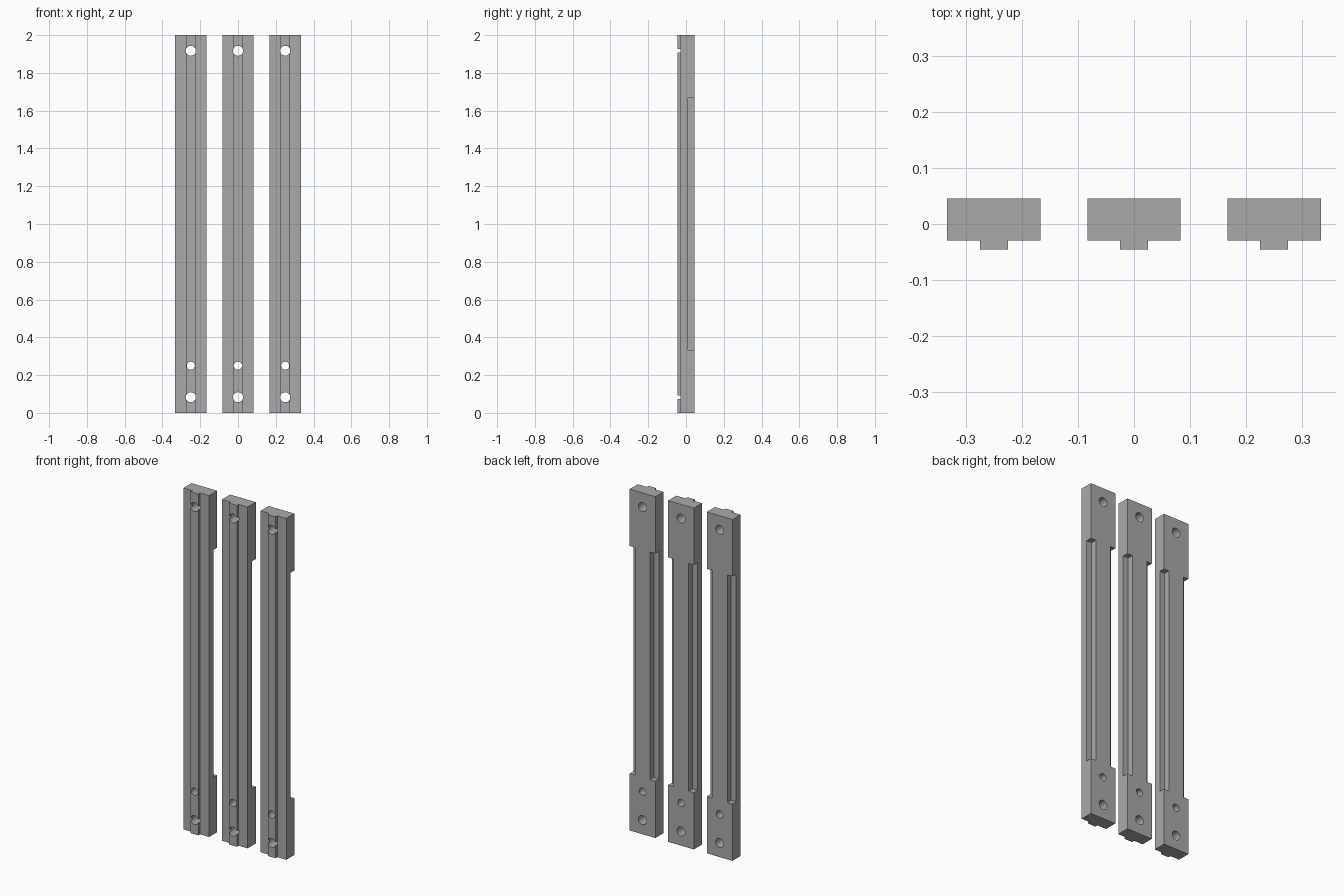
import bpy, bmesh

cube = bpy.data.objects.get("Cube")
if cube:
    bpy.data.objects.remove(cube, do_unlink=True)

# Plain grey finish
grey = bpy.data.materials.new("plain_grey")
grey.use_nodes = True
colour = (0.4, 0.4, 0.4, 1)
grey.diffuse_color = colour
grey.node_tree.nodes["Principled BSDF"].inputs["Base Color"].default_value = colour

# Half sizes and depths of one bar
HALF_W, RIB_W, WAIST_W = 0.0833, 0.025, 0.0495
FRONT, SHOULDER, STEP, BACK = -0.0458, -0.0292, 0.0115, 0.0458
NOTCH_LOW, NOTCH_HIGH, HEIGHT = 0.333, 1.667, 2.0
HOLES = ((0.083, 0.0265), (0.25, 0.0213))  # distance from end, radius


def add_object(name, bm):
    bmesh.ops.recalc_face_normals(bm, faces=bm.faces)
    mesh = bpy.data.meshes.new(name)
    bm.to_mesh(mesh)
    bm.free()
    mesh.materials.append(grey)
    obj = bpy.data.objects.new(name, mesh)
    bpy.context.collection.objects.link(obj)
    return obj


def add_box(bm, x0, x1, y0, y1, z0, z1):
    verts = bmesh.ops.create_cube(bm, size=1)["verts"]
    bmesh.ops.scale(bm, verts=verts, vec=(x1 - x0, y1 - y0, z1 - z0))
    bmesh.ops.translate(bm, verts=verts,
                        vec=((x0 + x1) / 2, (y0 + y1) / 2, (z0 + z1) / 2))


def ribbed_bar(name):
    # T-shaped profile extruded upwards
    half = [(RIB_W, FRONT), (RIB_W, SHOULDER), (HALF_W, SHOULDER), (HALF_W, BACK)]
    profile = half + [(-x, y) for x, y in reversed(half)]
    bm = bmesh.new()
    face = bm.faces.new([bm.verts.new((x, y, 0)) for x, y in profile])
    top = bmesh.ops.extrude_face_region(bm, geom=[face])["geom"]
    bmesh.ops.translate(bm, vec=(0, 0, HEIGHT),
                        verts=[v for v in top if isinstance(v, bmesh.types.BMVert)])
    return add_object(name, bm)


def make_cutter():
    bm = bmesh.new()
    # Rebates along both rear edges
    add_box(bm, WAIST_W, HALF_W + 0.1, STEP, BACK + 0.1, NOTCH_LOW, NOTCH_HIGH)
    add_box(bm, -HALF_W - 0.1, -WAIST_W, STEP, BACK + 0.1, NOTCH_LOW, NOTCH_HIGH)
    # Mounting holes through both ends
    for offset, radius in HOLES:
        for z in (offset, HEIGHT - offset):
            verts = bmesh.ops.create_cone(bm, cap_ends=True, segments=32, depth=0.4,
                                          radius1=radius, radius2=radius)["verts"]
            for v in verts:
                v.co = (v.co.x, v.co.z, v.co.y + z)
    cutter = add_object("bar_cutter", bm)
    cutter.hide_render = True
    cutter.hide_set(True)
    return cutter


# Cut one bar, then repeat it side by side
bar = ribbed_bar("center_bar")
cutter = make_cutter()
cut = bar.modifiers.new("cut", 'BOOLEAN')
cut.operation, cut.solver, cut.object = 'DIFFERENCE', 'EXACT', cutter
bpy.ops.object.select_all(action='DESELECT')
bpy.context.view_layer.objects.active = bar
bar.select_set(True)
bpy.ops.object.modifier_apply(modifier="cut")
bpy.data.objects.remove(cutter, do_unlink=True)
bpy.ops.object.shade_smooth_by_angle()

for name, x in (("right_bar", -0.25), ("left_bar", 0.25)):
    side_bar = bar.copy()
    side_bar.name = name
    side_bar.location.x = x
    bpy.context.collection.objects.link(side_bar)
